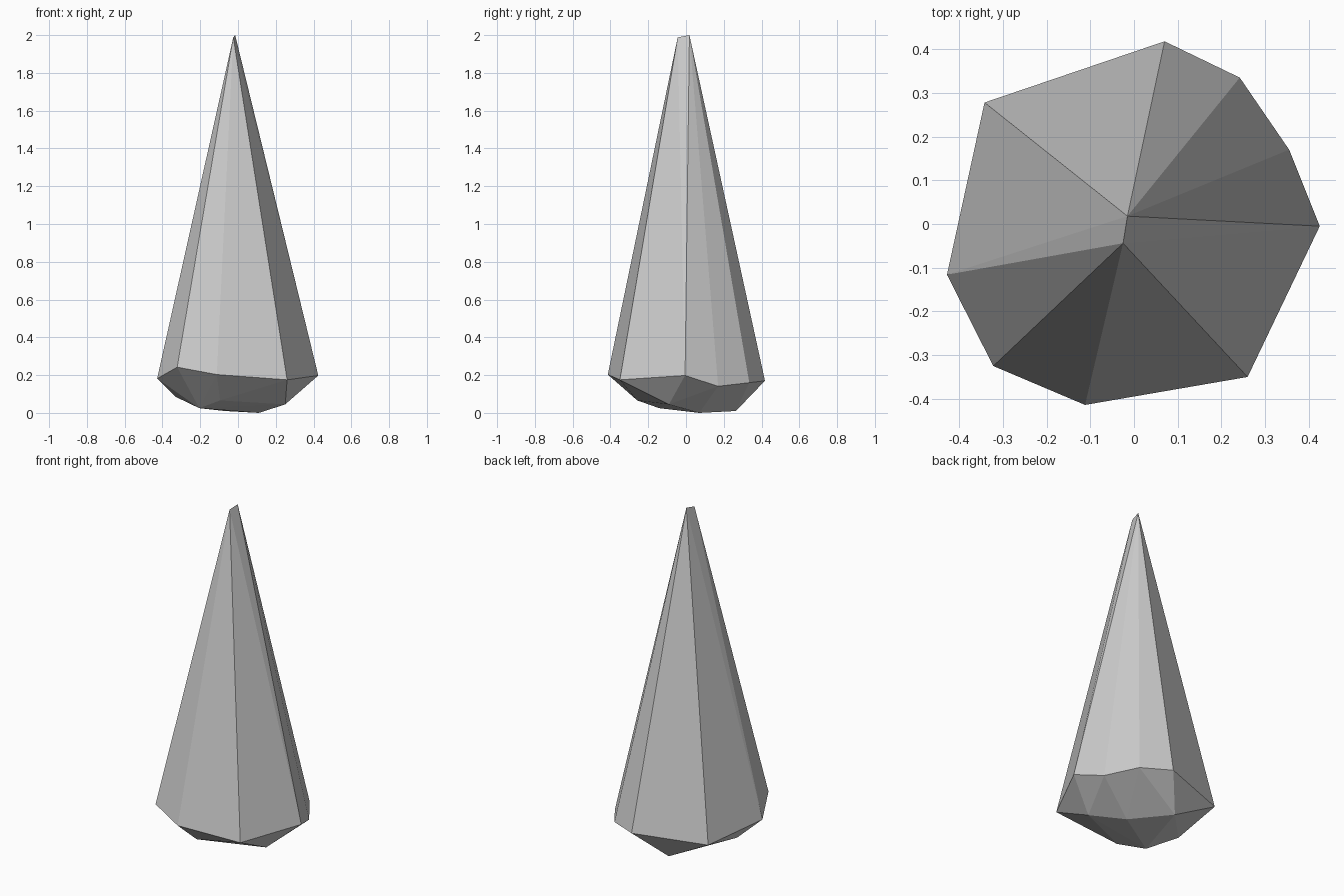
import bpy
import bmesh

cube = bpy.data.objects.get("Cube")
if cube:
    bpy.data.objects.remove(cube, do_unlink=True)


def make_material(name, color):
    material = bpy.data.materials.new(name)
    material.use_nodes = True
    material.diffuse_color = color
    material.node_tree.nodes["Principled BSDF"].inputs["Base Color"].default_value = color
    return material


def make_hull(name, points, material):
    """Wrap a faceted convex solid around the given corner points."""
    bm = bmesh.new()
    for point in points:
        bm.verts.new(point)
    result = bmesh.ops.convex_hull(bm, input=bm.verts[:])
    loose = {g for g in result["geom_interior"] + result["geom_unused"]
             if isinstance(g, bmesh.types.BMVert)}
    bmesh.ops.delete(bm, geom=list(loose), context="VERTS")
    bmesh.ops.recalc_face_normals(bm, faces=bm.faces[:])
    mesh = bpy.data.meshes.new(name)
    bm.to_mesh(mesh)
    bm.free()
    mesh.materials.append(material)
    obj = bpy.data.objects.new(name, mesh)
    bpy.context.collection.objects.link(obj)
    return obj


# Short ridge at the tip
tip = [(-0.015, 0.018, 2.0), (-0.025, -0.044, 1.988)]

# Widest girdle of the crystal, counter-clockwise from the left side
girdle = [
    (0.425, -0.005, 0.198), (0.355, 0.17, 0.141), (0.242, 0.335, 0.16),
    (0.07, 0.418, 0.17), (-0.342, 0.278, 0.155), (-0.428, -0.116, 0.182),
    (-0.322, -0.325, 0.242), (-0.112, -0.414, 0.203), (0.26, -0.35, 0.175),
]

# Chipped underside
underside = [
    (0.25, -0.09, 0.045), (0.11, 0.07, 0.0), (-0.07, 0.264, 0.01),
    (-0.33, -0.015, 0.085), (-0.205, -0.142, 0.025), (-0.095, -0.258, 0.066),
]

stone = make_material("pale grey stone", (0.6, 0.6, 0.6, 1.0))
make_hull("crystal_shard", tip + girdle + underside, stone)
